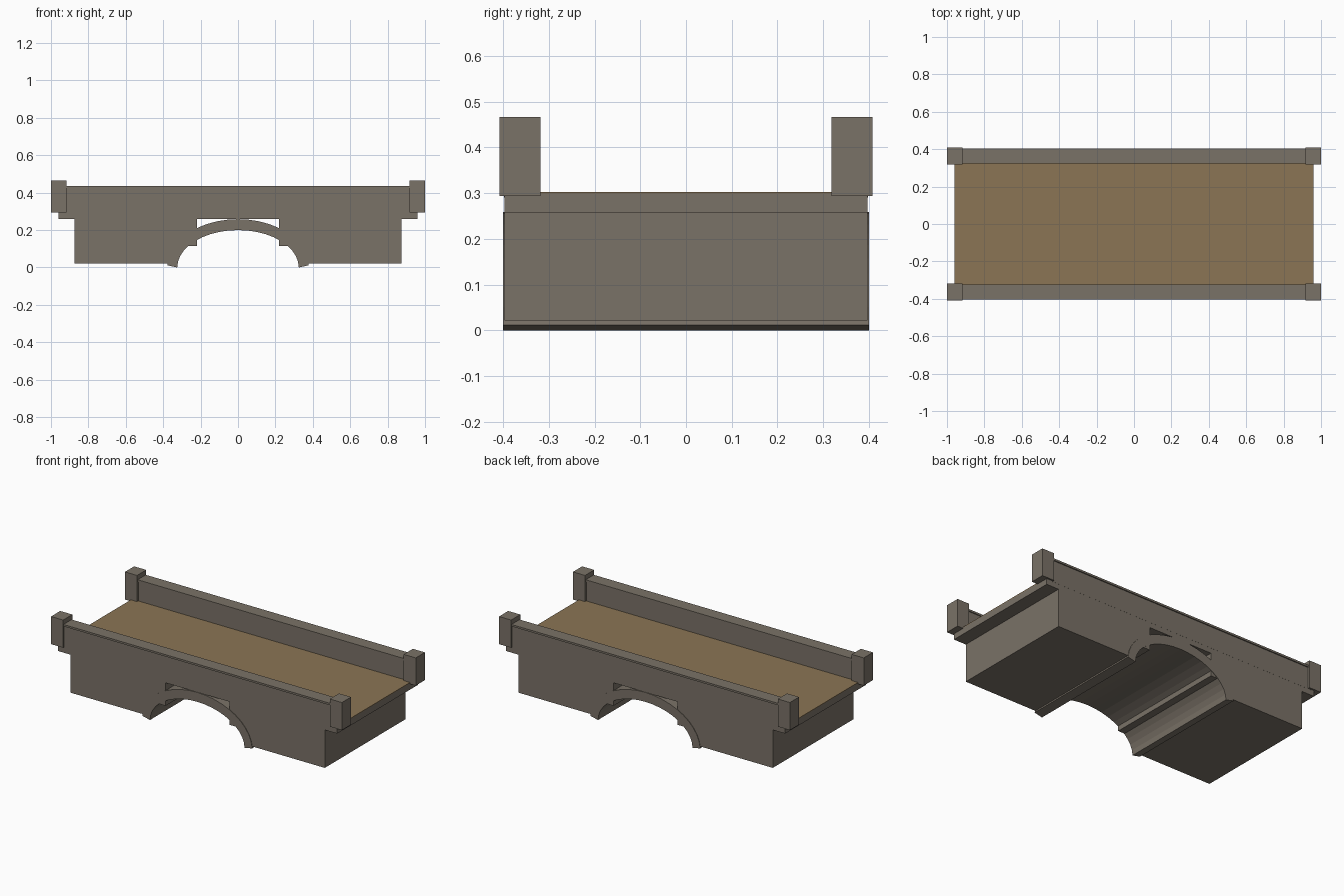
import bpy, bmesh, math

if "Cube" in bpy.data.objects:
    bpy.data.objects.remove(bpy.data.objects["Cube"])


def mat(name, col):
    m = bpy.data.materials.new(name)
    m.diffuse_color = (*col, 1)
    m.use_nodes = True
    m.node_tree.nodes["Principled BSDF"].inputs["Base Color"].default_value = m.diffuse_color
    return m


STONE = mat("grey stone", (0.195, 0.168, 0.136))
EARTH = mat("tan road", (0.258, 0.178, 0.091))


def finish(name, bm, m):
    bmesh.ops.recalc_face_normals(bm, faces=bm.faces)
    me = bpy.data.meshes.new(name)
    bm.to_mesh(me)
    bm.free()
    me.materials.append(m)
    o = bpy.data.objects.new(name, me)
    bpy.context.collection.objects.link(o)
    return o


def extrude_profile(name, pts, half_y, m):
    """Extrude an (x, z) outline from -half_y to half_y."""
    bm = bmesh.new()
    f = bm.faces.new([bm.verts.new((x, -half_y, z)) for x, z in pts])
    r = bmesh.ops.extrude_face_region(bm, geom=[f])
    for v in r["geom"]:
        if isinstance(v, bmesh.types.BMVert):
            v.co.y = half_y
    return finish(name, bm, m)


def box(name, x0, x1, y0, y1, z0, z1, m=STONE):
    bm = bmesh.new()
    bmesh.ops.create_cube(bm, size=1)
    for v in bm.verts:
        v.co = ((x0 + x1) / 2 + v.co.x * (x1 - x0),
                (y0 + y1) / 2 + v.co.y * (y1 - y0),
                (z0 + z1) / 2 + v.co.z * (z1 - z0))
    return finish(name, bm, m)


# Arch ring: elliptical band across the full width
N = 20
inner, outer = [], []
for i in range(N + 1):
    t = math.pi * i / N
    inner.append((0.325 * math.cos(t), 0.2 * math.sin(t)))
    t = 0.045 + (math.pi - 0.09) * i / N
    outer.append((0.378 * math.cos(t), 0.2585 * math.sin(t)))
extrude_profile("arch_ring", inner + outer[::-1], 0.4, STONE)

# Abutments with the stepped spandrel end, one on each side
for s, side in ((-1, "left"), (1, "right")):
    prof = [(0.875, 0.022), (0.875, 0.258), (0.22, 0.258),
            (0.22, 0.115), (0.335, 0.115), (0.335, 0.022)]
    extrude_profile(side + "_abutment", [(s * x, z) for x, z in prof], 0.397, STONE)

# Deck slab and road surface
box("deck_slab", -0.96, 0.96, -0.397, 0.397, 0.258, 0.299)
box("road_surface", -0.96, 0.96, -0.335, 0.335, 0.297, 0.303, EARTH)

# Parapets, copings and end posts
for s, side in ((-1, "front"), (1, "back")):
    ys = lambda a, b: sorted((s * a, s * b))
    box(side + "_parapet", -0.94, 0.94, *ys(0.33, 0.3975), 0.29, 0.426)
    box(side + "_coping", -0.94, 0.94, *ys(0.324, 0.404), 0.425, 0.437)
    for e, end in ((-1, "left"), (1, "right")):
        box(f"{side}_{end}_post", *sorted((e * 0.917, e * 1.0)),
            *ys(0.318, 0.408), 0.294, 0.466)
